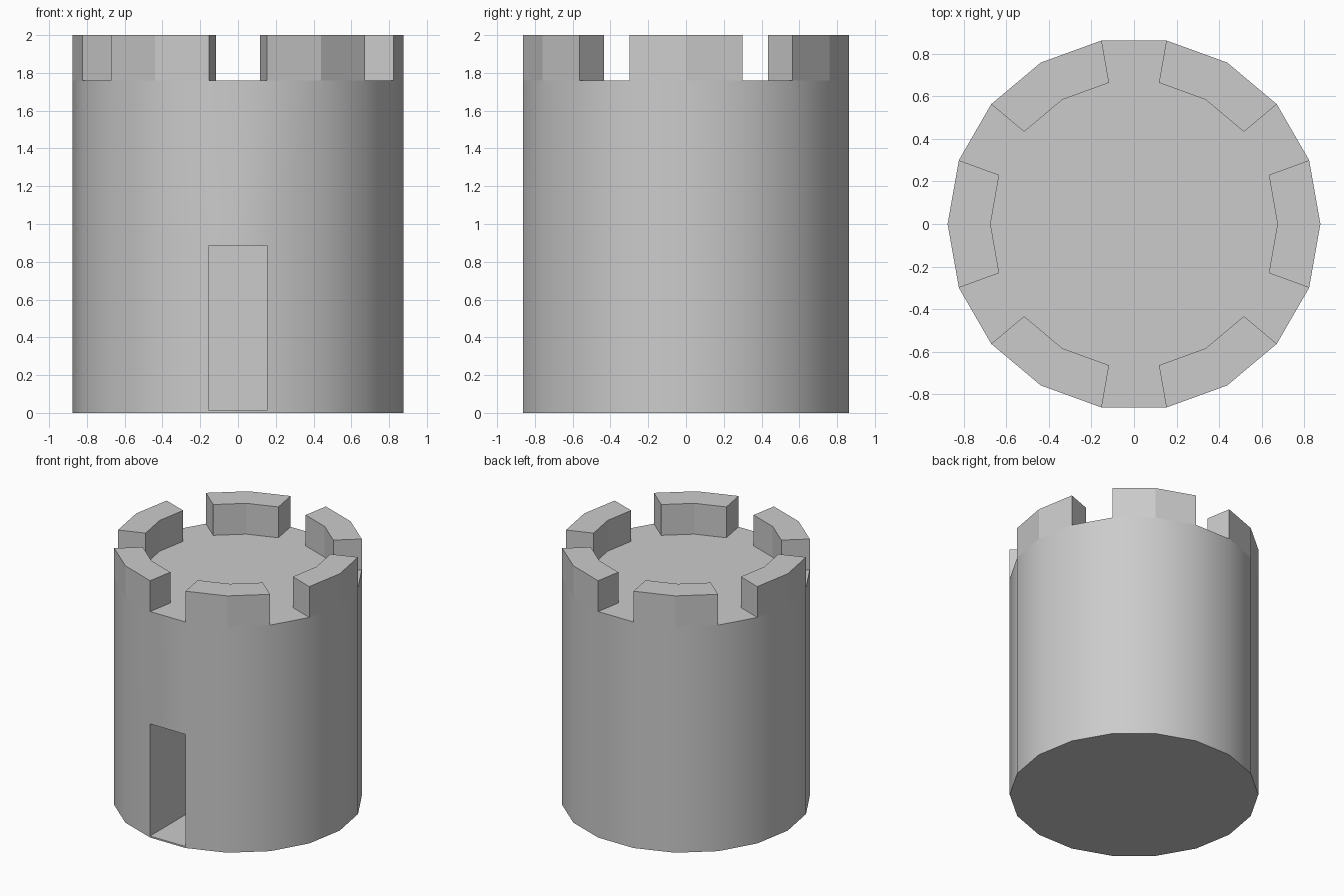
import bpy, bmesh
from math import radians, sin, cos

if "Cube" in bpy.data.objects:
    bpy.data.objects.remove(bpy.data.objects["Cube"])

SIDES, R_OUT, R_IN = 18, 0.877, 0.675
DECK, TOP = 1.76, 2.0
DOOR_LOW, DOOR_HIGH, DOOR_DEPTH = 0.012, 0.885, 0.6


def point(radius, degrees, z):
    a = radians(degrees)
    return (radius * cos(a), radius * sin(a), z)


def finish(bm, name):
    bmesh.ops.recalc_face_normals(bm, faces=bm.faces)
    mesh = bpy.data.meshes.new(name)
    bm.to_mesh(mesh)
    bm.free()
    obj = bpy.data.objects.new(name, mesh)
    bpy.context.collection.objects.link(obj)
    return obj


# Tower body: stacked rings, so the front facet has a door-sized face
bm = bmesh.new()
rings = [[bm.verts.new(point(R_OUT, i * 360 / SIDES, z)) for i in range(SIDES)]
         for z in (0, DOOR_LOW, DOOR_HIGH, DECK)]
bm.faces.new(rings[0][::-1])
bm.faces.new(rings[-1])
door = None
for level, (low, high) in enumerate(zip(rings, rings[1:])):
    for i in range(SIDES):
        j = (i + 1) % SIDES
        face = bm.faces.new((low[i], low[j], high[j], high[i]))
        if level == 1 and i == 13:      # facet facing -y
            door = face

# Doorway: push the front face straight back
pushed = bmesh.ops.extrude_discrete_faces(bm, faces=[door])["faces"]
bmesh.ops.translate(bm, verts=list(pushed[0].verts), vec=(0, DOOR_DEPTH, 0))
body = finish(bm, "tower_body")
bpy.context.view_layer.objects.active = body
body.select_set(True)
bpy.ops.object.shade_smooth_by_angle(angle=radians(30))
body.select_set(False)

# Battlements: six blocks, each two facets wide with a one-facet gap
for n in range(6):
    bm = bmesh.new()
    angles = [n * 60 + d for d in (-20, 0, 20)]
    outline = [point(R_OUT, a, DECK) for a in angles]
    outline += [point(R_IN, a, DECK) for a in reversed(angles)]
    base = bm.faces.new([bm.verts.new(p) for p in outline])
    top = bmesh.ops.extrude_face_region(bm, geom=[base], use_keep_orig=True)
    verts = [v for v in top["geom"] if isinstance(v, bmesh.types.BMVert)]
    bmesh.ops.translate(bm, verts=verts, vec=(0, 0, TOP - DECK))
    finish(bm, f"battlement_{n + 1}")
